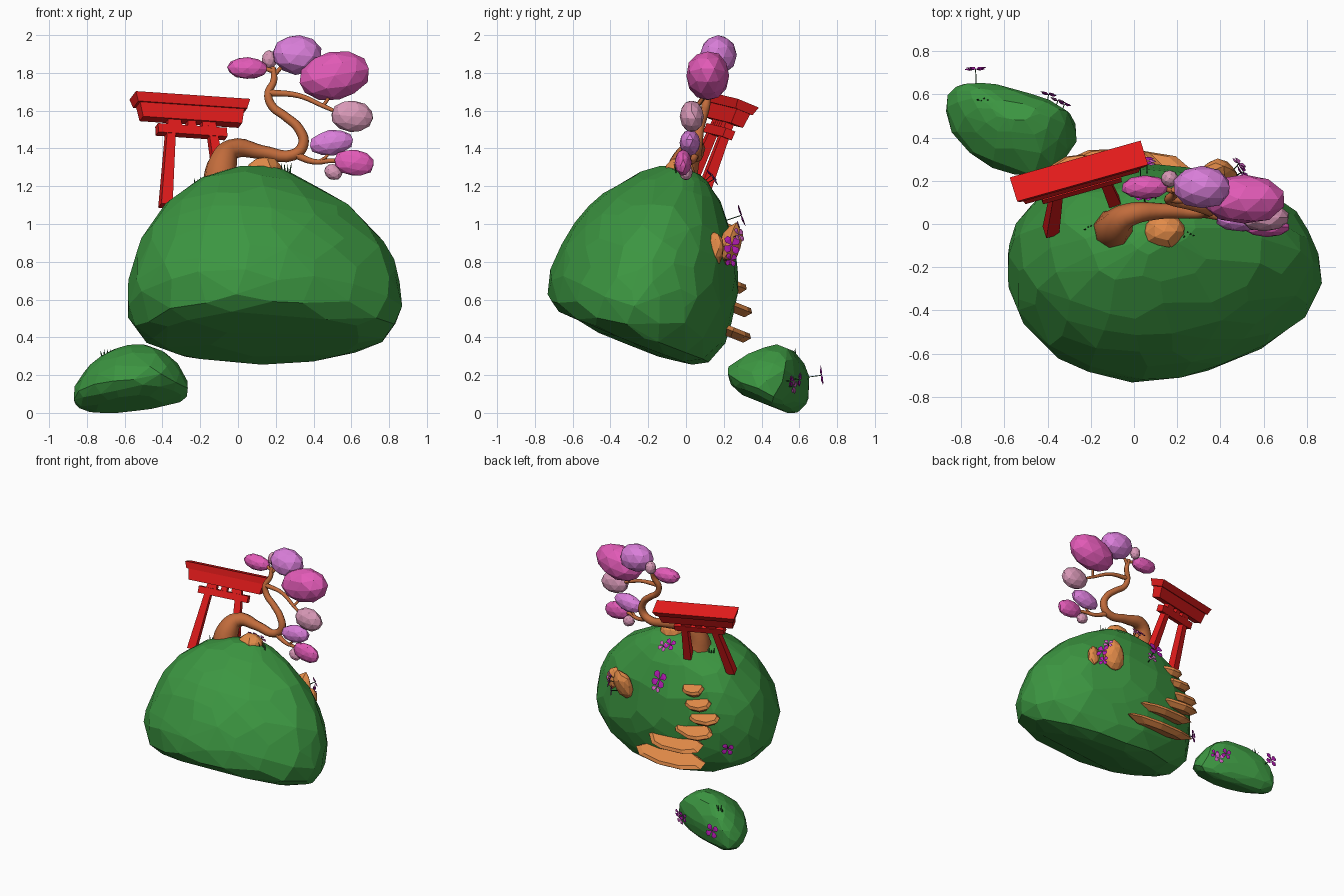
import bpy, bmesh, math, random
from mathutils import Vector, Matrix, Euler
from mathutils.bvhtree import BVHTree

if "Cube" in bpy.data.objects:
    bpy.data.objects.remove(bpy.data.objects["Cube"])

random.seed(4)


def material(name, r, g, b):
    m = bpy.data.materials.new(name)
    m.diffuse_color = (r, g, b, 1)
    m.use_nodes = True
    m.node_tree.nodes["Principled BSDF"].inputs["Base Color"].default_value = m.diffuse_color
    return m


GREEN = material("hill_green", .045, .305, .053)
GRASS = material("grass_dark_green", .01, .06, .015)
RED = material("gate_red", .77, .011, .011)
BARK = material("bark_brown", .54, .15, .045)
ROCK = material("rock_orange", .77, .26, .066)
PINK = material("blossom_magenta", .77, .105, .48)
VIOLET = material("blossom_violet", .70, .21, .70)
PALE = material("blossom_pale", .70, .32, .48)
PURPLE = material("flower_purple", .47, .012, .47)
LILAC = material("flower_lilac", .68, .13, .58)


def hulls(name, groups, mat, merge=0):
    """One flat-shaded object made of a convex hull per point group."""
    bm = bmesh.new()
    for pts in groups:
        vs = [bm.verts.new(p) for p in pts]
        res = bmesh.ops.convex_hull(bm, input=vs)
        junk = {v for v in res["geom_interior"] + res["geom_unused"] if isinstance(v, bmesh.types.BMVert)}
        bmesh.ops.delete(bm, geom=list(junk), context='VERTS')
    if merge:
        bmesh.ops.dissolve_limit(bm, angle_limit=merge, verts=bm.verts[:], edges=bm.edges[:])
    bmesh.ops.recalc_face_normals(bm, faces=bm.faces[:])
    me = bpy.data.meshes.new(name)
    bm.to_mesh(me)
    bm.free()
    me.materials.append(mat)
    ob = bpy.data.objects.new(name, me)
    bpy.context.collection.objects.link(ob)
    return ob


TILT = Matrix.Rotation(-math.atan2(.37, .93), 4, 'X')  # hills lean towards the back


def hill(name, outline, rows, n, grow):
    """Stack the plan outline in tilted boxes (height, x0, x1, y0, y1), then facet by hull."""
    xs, ys = [p[0] for p in outline], [p[1] for p in outline]
    norm = [((x - min(xs)) / (max(xs) - min(xs)), (y - min(ys)) / (max(ys) - min(ys))) for x, y in outline]
    pts = []
    for row in range(len(rows)):
        off = random.random()
        for k in range(n):
            t = (k + off + random.uniform(-.2, .2)) / n * len(norm) % len(norm)
            i = int(t)
            u = Vector(norm[i]).lerp(Vector(norm[(i + 1) % len(norm)]), t - i)
            u = Vector((.5, .5)) + (u - Vector((.5, .5))) * grow
            f = min(max(row + random.uniform(-.3, .3), 0), len(rows) - 1.001)
            j = int(f)
            h, x0, x1, y0, y1 = (a + (b - a) * (f - j) for a, b in zip(rows[j], rows[j + 1]))
            pts.append(TILT @ Vector((x0 + u.x * (x1 - x0), y0 + u.y * (y1 - y0), h)))
    me = hulls(name, [pts], GREEN, .09).data
    return BVHTree.FromPolygons([v.co for v in me.vertices], [p.vertices[:] for p in me.polygons])


# Hills
big = hill("main_hill",
           [(-.585, -.18), (-.55, -.01), (-.41, .15), (-.15, .25), (.14, .28), (.53, .205), (.75, .06), (.835, -.09),
            (.86, -.23), (.775, -.42), (.54, -.59), (.28, -.695), (.05, -.725), (-.18, -.7), (-.39, -.59), (-.53, -.4)],
           [(.222, -.14, .42, -.62, -.25), (.245, -.40, .68, -.82, -.08), (.30, -.53, .81, -.905, .02),
            (.42, -.583, .857, -.937, .05), (.51, -.58, .855, -.937, .045), (.60, -.565, .84, -.93, .035),
            (.70, -.55, .81, -.915, .012), (.80, -.52, .755, -.89, -.022), (.95, -.435, .635, -.815, -.10),
            (1.09, -.285, .44, -.70, -.22), (1.17, -.11, .30, -.60, -.32), (1.2, .05, .20, -.52, -.40)], 19, 1.025)
small = hill("small_hill",
             [(-.86, .555), (-.85, .62), (-.805, .665), (-.69, .66), (-.53, .62), (-.37, .56), (-.265, .485),
              (-.275, .39), (-.345, .28), (-.435, .205), (-.62, .245), (-.735, .325), (-.83, .44)],
             [(.198, -.75, -.4, .24, .5), (.22, -.83, -.31, .17, .545), (.26, -.865, -.265, .115, .572),
              (.33, -.86, -.272, .12, .567), (.41, -.81, -.315, .175, .54), (.47, -.75, -.365, .24, .49),
              (.515, -.65, -.46, .31, .41)], 15, 1.03)


# Gate: local frame leaning back with the hill
ax = Vector((.96, .27, -.065)).normalized()
up = Vector((-.042, .37, .92)).normalized()
ay = up.cross(ax)
GATE = Matrix.Translation((-.255, .245, 1.66)) @ Matrix((ax, ay, up)).transposed().to_4x4()


def bar(name, low, high):
    """Tapered block between two (centre_x, length, depth, z) rectangles."""
    pts = [GATE @ Vector((cx + sx * l / 2, sy * d / 2, z))
           for cx, l, d, z in (low, high) for sx in (-1, 1) for sy in (-1, 1)]
    hulls(name, [pts], RED)


bar("gate_roof", (0, .60, .10, -.05), (0, .63, .125, 0))
bar("gate_lintel", (0, .545, .07, -.13), (0, .575, .08, -.05))
bar("gate_tie_beam", (0, .38, .055, -.21), (0, .38, .055, -.16))
for i, x in enumerate((-.08, 0, .08)):
    bar(f"gate_block_{i}", (x, .045, .045, -.165), (x, .045, .045, -.125))
for side, s in (("left", -1), ("right", 1)):
    bar(f"gate_{side}_post", (s * .162, .062, .062, -.62), (s * .108, .045, .045, -.125))


# Tree: swept branches (x, y, z, radius)
def branch(name, pts):
    cu = bpy.data.curves.new(name, 'CURVE')
    cu.dimensions = '3D'
    cu.bevel_depth = 1
    cu.bevel_resolution = 2
    cu.resolution_u = 5
    cu.use_fill_caps = True
    sp = cu.splines.new('BEZIER')
    sp.bezier_points.add(len(pts) - 1)
    for bp, (x, y, z, r) in zip(sp.bezier_points, pts):
        bp.co, bp.radius = (x, y, z), r
        bp.handle_left_type = bp.handle_right_type = 'AUTO'
    tmp = bpy.data.objects.new(name, cu)
    bpy.context.collection.objects.link(tmp)
    me = bpy.data.meshes.new_from_object(tmp.evaluated_get(bpy.context.evaluated_depsgraph_get()))
    bpy.data.objects.remove(tmp)
    ob = bpy.data.objects.new(name, me)
    bpy.context.collection.objects.link(ob)
    me.materials.clear()
    me.materials.append(BARK)
    for p in me.polygons:
        p.use_smooth = True


branch("trunk", [(-.09, -.03, 1.18, .105), (-.085, -.01, 1.31, .082), (-.03, .04, 1.395, .055), (.13, .06, 1.38, .036),
                 (.29, .055, 1.365, .03), (.345, .06, 1.42, .028), (.325, .07, 1.50, .026), (.25, .09, 1.57, .024),
                 (.18, .105, 1.625, .023), (.16, .115, 1.69, .021), (.19, .14, 1.76, .018), (.185, .16, 1.83, .014)])
branch("upper_branch", [(.17, .115, 1.695, .018), (.32, .1, 1.68, .014), (.45, .06, 1.625, .012), (.55, .03, 1.58, .008)])
branch("lower_branch", [(.29, .055, 1.375, .022), (.40, .03, 1.33, .015), (.5, 0, 1.335, .012), (.58, -.02, 1.325, .008)])
branch("crown_twig", [(.185, .15, 1.81, .013), (.13, .165, 1.825, .01), (.06, .17, 1.825, .008)])
branch("blossom_twig", [(.185, .15, 1.78, .013), (.24, .16, 1.84, .01), (.3, .17, 1.88, .008)])
branch("hanging_twig", [(.43, .02, 1.33, .01), (.47, .01, 1.36, .008), (.49, .02, 1.41, .007)])
branch("side_twig", [(.45, .06, 1.625, .01), (.48, .09, 1.67, .009), (.5, .11, 1.72, .007)])


def blob(name, loc, size, tilt, mat, jitter=.05, sub=2, merge=.12):
    bm = bmesh.new()
    bmesh.ops.create_icosphere(bm, subdivisions=sub, radius=1)
    m = Matrix.LocRotScale(Vector(loc), Euler(tilt), Vector(size))
    pts = [m @ (v.co * random.uniform(1 - jitter, 1 + jitter)) for v in bm.verts]
    bm.free()
    return hulls(name, [pts], mat, merge)


# Blossom clouds
for i, (loc, size, ry, mat) in enumerate([
        ((.51, .115, 1.785), (.195, .115, .13), -.2, PINK), ((.315, .17, 1.895), (.135, .10, .105), .1, VIOLET),
        ((.05, .17, 1.825), (.11, .055, .058), .05, PINK), ((.165, .21, 1.87), (.04, .04, .05), 0, PALE),
        ((.605, .03, 1.57), (.115, .065, .085), .1, PALE), ((.495, .02, 1.43), (.118, .055, .068), -.15, VIOLET),
        ((.615, -.015, 1.325), (.11, .045, .07), .15, PINK), ((.505, 0, 1.275), (.05, .035, .042), .5, PALE)]):
    blob(f"blossom_{i}", loc, size, (0, ry, 0), mat, .03)

# Rocks
blob("summit_rock", (.14, -.035, 1.27), (.10, .08, .085), (0, 0, 0), ROCK)
blob("side_rock_low", (.52, .15, .87), (.065, .045, .088), (0, 0, .6), ROCK, .08)
blob("side_rock_tall", (.39, .235, .89), (.085, .055, .115), (-.3, .15, -.2), ROCK, .1)

# Stepping stones climbing the back of the main hill
back = lambda tree, x, z: tree.ray_cast(Vector((x, 3, z)), Vector((0, -1, 0)))[:2]
for i, (x, z, rx, ry) in enumerate([(-.04, .425, .31, .10), (-.09, .56, .24, .105), (-.24, .68, .16, .085),
                                    (-.30, .79, .13, .08), (-.25, .89, .11, .075), (-.20, .985, .09, .065)]):
    p, _ = back(big, x, z)
    y = (.25, .255, .24)[i] if i < 3 else p.y
    m = Matrix.Translation((x, y, z)) @ TILT
    pts = []
    for k in range(9):
        a = (k + random.uniform(-.25, .25)) * math.tau / 9
        pts += [m @ Vector((rx * s * math.cos(a), ry * s * math.sin(a), h))
                for s, h in ((.85, .027), (1, .006), (.7, -.03))]
    hulls(f"step_{i}", [pts], ROCK, .1)


# Four-petal flowers on stems
def flower(name, base, normal, r, stem, mat):
    n = Vector(normal).normalized()
    head = Vector(base) + n * stem
    q = Matrix.Translation(head) @ n.to_track_quat('Z', 'Y').to_matrix().to_4x4()
    groups = []
    for k in range(4):
        t = q @ Matrix.Rotation((k + .4) * math.tau / 4, 4, 'Z')
        groups.append([t @ Vector(p) for p in ((0, 0, 0), (r * .65, r * .42, .006), (r * .65, -r * .42, .006),
                                               (r, r * .22, .004), (r, -r * .22, .004), (r * .6, 0, -.003))])
    hulls(name, groups, mat)
    t = n.orthogonal().normalized() * .003
    b = n.cross(t)
    lo = Vector(base) - n * .02
    hulls(name + "_stem", [[c + d for c in (lo, head) for d in (t, b, -t, -b)]], GRASS)


for i, (tree, x, z, r, stem, mat) in enumerate([
        (big, .03, 1.02, .066, .08, PURPLE), (big, .06, .96, .045, .05, LILAC), (big, -.44, .56, .048, .04, PURPLE),
        (big, .05, 1.23, .045, .04, PURPLE), (big, .1, 1.22, .04, .035, LILAC),
        (small, -.73, .19, .055, .065, PURPLE), (small, -.40, .18, .042, .025, PURPLE),
        (small, -.36, .14, .042, .025, LILAC), (small, -.33, .17, .035, .025, PURPLE)]):
    p, n = back(tree, x, z)
    if p:
        bias = Vector((0, .3, .1)) if tree is big else Vector((0, .8, -.1))
        flower(f"flower_{i}", p, n + bias, r, stem, mat)
flower("rock_flower_large", (.47, .225, .88), (.9, .4, .2), .052, .04, PURPLE)
flower("rock_flower_small", (.46, .25, .93), (.6, .7, .3), .04, .04, LILAC)
flower("rock_flower_low", (.46, .215, .81), (.8, .5, 0), .038, .04, PURPLE)

# Grass tufts
for i, (tree, x, y) in enumerate([(big, -.205, -.02), (big, .255, -.045), (small, -.7, .57)]):
    p = tree.ray_cast(Vector((x, y, 3)), Vector((0, 0, -1)))[0]
    blades = []
    for k in range(4):
        b = p + Vector(((k - 1.5) * .013, random.uniform(-.012, .012), -.01))
        tip = b + Vector(((k - 1.5) * .006, random.uniform(-.01, .01), random.uniform(.035, .06)))
        blades.append([b + Vector((.006, 0, 0)), b + Vector((-.006, 0, 0)), b + Vector((0, .007, 0)), tip])
    hulls(f"grass_tuft_{i}", blades, GRASS)
